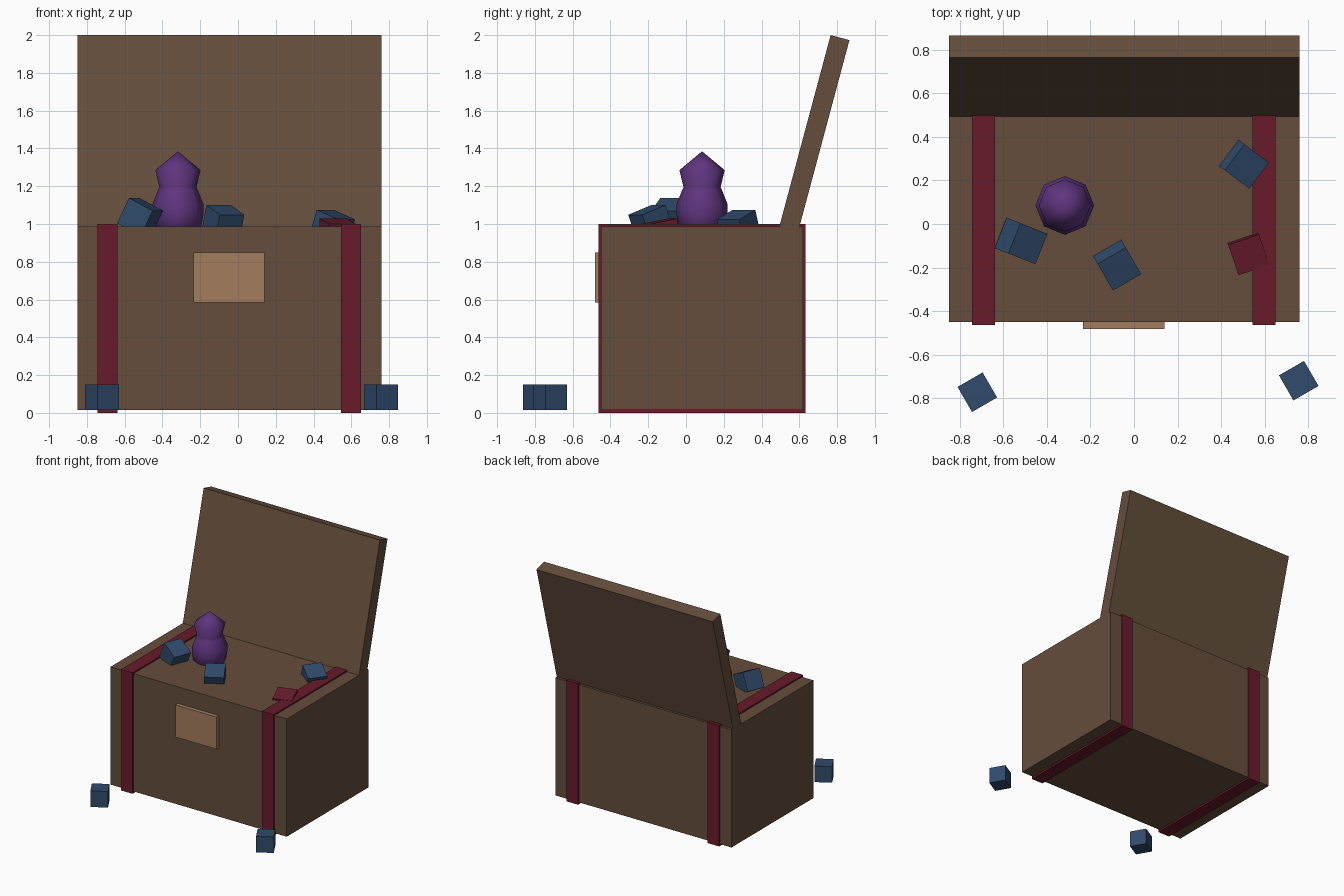
import bpy, bmesh
from math import radians, sin, cos, pi
from mathutils import Matrix, Vector

if "Cube" in bpy.data.objects:
    bpy.data.objects.remove(bpy.data.objects["Cube"])


def material(name, rgb):
    m = bpy.data.materials.new(name)
    m.diffuse_color = (*rgb, 1)
    m.use_nodes = True
    m.node_tree.nodes["Principled BSDF"].inputs["Base Color"].default_value = m.diffuse_color
    return m


WOOD = material("wood", (0.13, 0.075, 0.045))
RED = material("red", (0.14, 0.011, 0.025))
BLUE = material("blue", (0.03, 0.07, 0.15))
PURPLE = material("purple", (0.115, 0.035, 0.21))
TAN = material("tan", (0.37, 0.2, 0.107))


def finish(name, bm, mat):
    mesh = bpy.data.meshes.new(name)
    bmesh.ops.recalc_face_normals(bm, faces=bm.faces)
    bm.to_mesh(mesh)
    bm.free()
    mesh.materials.append(mat)
    ob = bpy.data.objects.new(name, mesh)
    bpy.context.collection.objects.link(ob)
    return ob


def box(name, centre, size, mat, turn=0, pitch=0, roll=0):
    """Box rolled about x, pitched about y, then turned about z."""
    bm = bmesh.new()
    bmesh.ops.create_cube(bm, size=1, matrix=Matrix.Diagonal((*size, 1)))
    ob = finish(name, bm, mat)
    ob.location = centre
    ob.rotation_euler = (radians(roll), radians(pitch), radians(turn))
    return ob


def box_between(name, lo, hi, mat):
    lo, hi = Vector(lo), Vector(hi)
    return box(name, (lo + hi) / 2, hi - lo, mat)


# Chest body, open lid, straps and lock plate
box_between("chest_body", (-0.85, -0.45, 0.015), (0.76, 0.62, 0.987), WOOD)
box("lid", (-0.045, 0.677, 1.47), (1.61, 0.103, 1.07), WOOD, roll=-15)
for side, x in (("left", -0.692), ("right", 0.597)):
    box_between(side + "_strap", (x - 0.053, -0.463, 0), (x + 0.053, 0.632, 0.999), RED)
box_between("lock_plate", (-0.235, -0.483, 0.585), (0.14, -0.44, 0.85), TAN)

# Blocks lying tilted on the chest
S = (0.15, 0.15, 0.15)
box("block_left", (-0.519, -0.078, 1.037), S, BLUE, -21.5, 27)
box("block_middle", (-0.08, -0.185, 1.004), S, BLUE, -60, 20)
box("block_right", (0.498, 0.28, 0.979), S, BLUE, -37, 20)
box("block_red", (0.523, -0.128, 0.941), S, RED, -71, 11)

# Blocks on the ground
for name, x, y in (("ground_block_left", -0.72, -0.773), ("ground_block_right", 0.757, -0.72)):
    box(name, (x, y, 0.083), (0.133, 0.133, 0.133), BLUE, 30)

# Eight-sided figurine, lathed from a profile of (radius, height)
profile = [(0.085, 0.95), (0.125, 0.99), (0.135, 1.05), (0.135, 1.105), (0.105, 1.18),
           (0.098, 1.195), (0.12, 1.285)]
bm = bmesh.new()
rings = [[bm.verts.new((r * cos(i * pi / 4), r * sin(i * pi / 4), z)) for i in range(8)]
         for r, z in profile]
for a, b in zip(rings, rings[1:]):
    for i in range(8):
        j = (i + 1) % 8
        bm.faces.new((a[i], a[j], b[j], b[i]))
tip = bm.verts.new((0, 0, 1.385))
for i in range(8):
    bm.faces.new((rings[-1][i], rings[-1][(i + 1) % 8], tip))
bm.faces.new(rings[0])
figurine = finish("figurine", bm, PURPLE)
figurine.location = (-0.318, 0.085, 0)
for p in figurine.data.polygons:
    p.use_smooth = True
